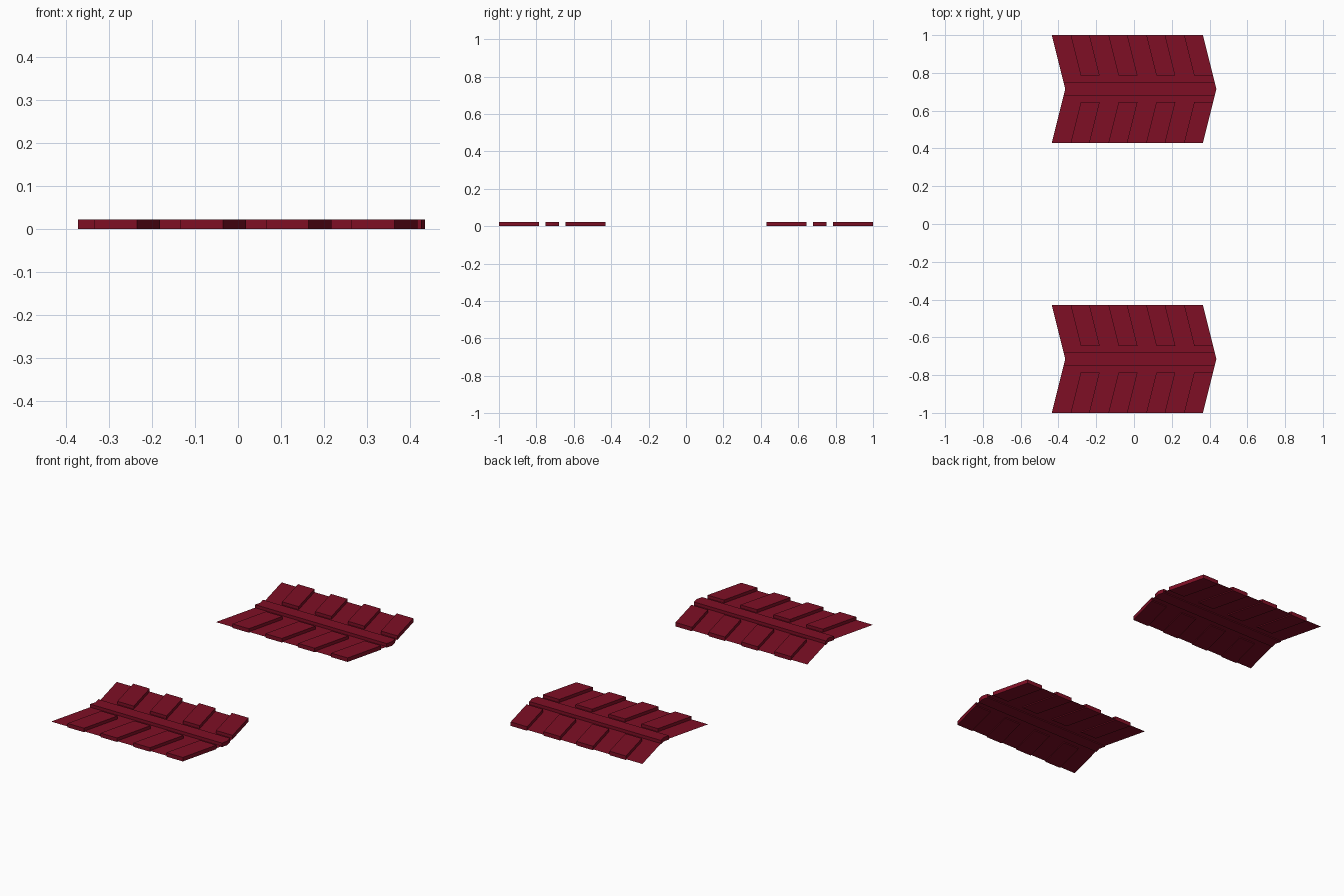
import bpy, bmesh

if "Cube" in bpy.data.objects:
    bpy.data.objects.remove(bpy.data.objects["Cube"])

SLOPE = 0.25      # forward sweep of the chevron
HALF = 0.285      # half width of one chevron strip
TOP = 0.022
SHEET_Z = 0.005

red = bpy.data.materials.new("dark_red")
red.diffuse_color = (0.21, 0.0045, 0.018, 1)
red.use_nodes = True
red.node_tree.nodes["Principled BSDF"].inputs["Base Color"].default_value = red.diffuse_color


def sweep(x, d):
    """x position of a swept line at distance d from the strip centre."""
    return x - SLOPE * abs(d)


def make(name, polys, cy, z, height=0.0):
    """Flat polygons in strip space, optionally extruded into a slab."""
    bm = bmesh.new()
    for pts in polys:
        low = [bm.verts.new((x, cy + d, z)) for x, d in pts]
        if height:
            high = [bm.verts.new((x, cy + d, z + height)) for x, d in pts]
            bm.faces.new(low)
            bm.faces.new(high)
            n = len(pts)
            for i in range(n):
                j = (i + 1) % n
                bm.faces.new((low[i], low[j], high[j], high[i]))
        else:
            bm.faces.new(low)
    if height:
        bmesh.ops.recalc_face_normals(bm, faces=bm.faces)
    else:
        bmesh.ops.remove_doubles(bm, verts=bm.verts, dist=1e-5)
    me = bpy.data.meshes.new(name)
    bm.to_mesh(me)
    bm.free()
    me.materials.append(red)
    ob = bpy.data.objects.new(name, me)
    bpy.context.collection.objects.link(ob)


def chevron(x0, x1, w):
    """Arrow outline, counter-clockwise, pointing to +x."""
    return [(sweep(x0, w), -w), (sweep(x1, w), -w), (x1, 0),
            (sweep(x1, w), w), (sweep(x0, w), w), (x0, 0)]


def pad(x0, x1, d0, d1):
    return [(sweep(x0, d0), d0), (sweep(x1, d0), d0),
            (sweep(x1, d1), d1), (sweep(x0, d1), d1)]


X0, X1 = -0.364, 0.436
for side, cy in (("back", 0.715), ("front", -0.715)):
    # thin backing sheet, two swept halves
    make(side + "_backing_sheet",
         [pad(X0, X1, -HALF, 0), pad(X0, X1, 0, HALF)], cy, SHEET_Z)
    # centre rib
    make(side + "_centre_rib", [chevron(X0, X1, 0.035)], cy, 0, TOP)
    # tread pads on both sides of the rib
    for i in range(4):
        x = X0 + 0.1 + 0.2 * i
        make(f"{side}_tread_pads_{i + 1}",
             [pad(x, x + 0.1, -HALF, -0.07), pad(x, x + 0.1, 0.07, HALF)],
             cy, 0, TOP)
